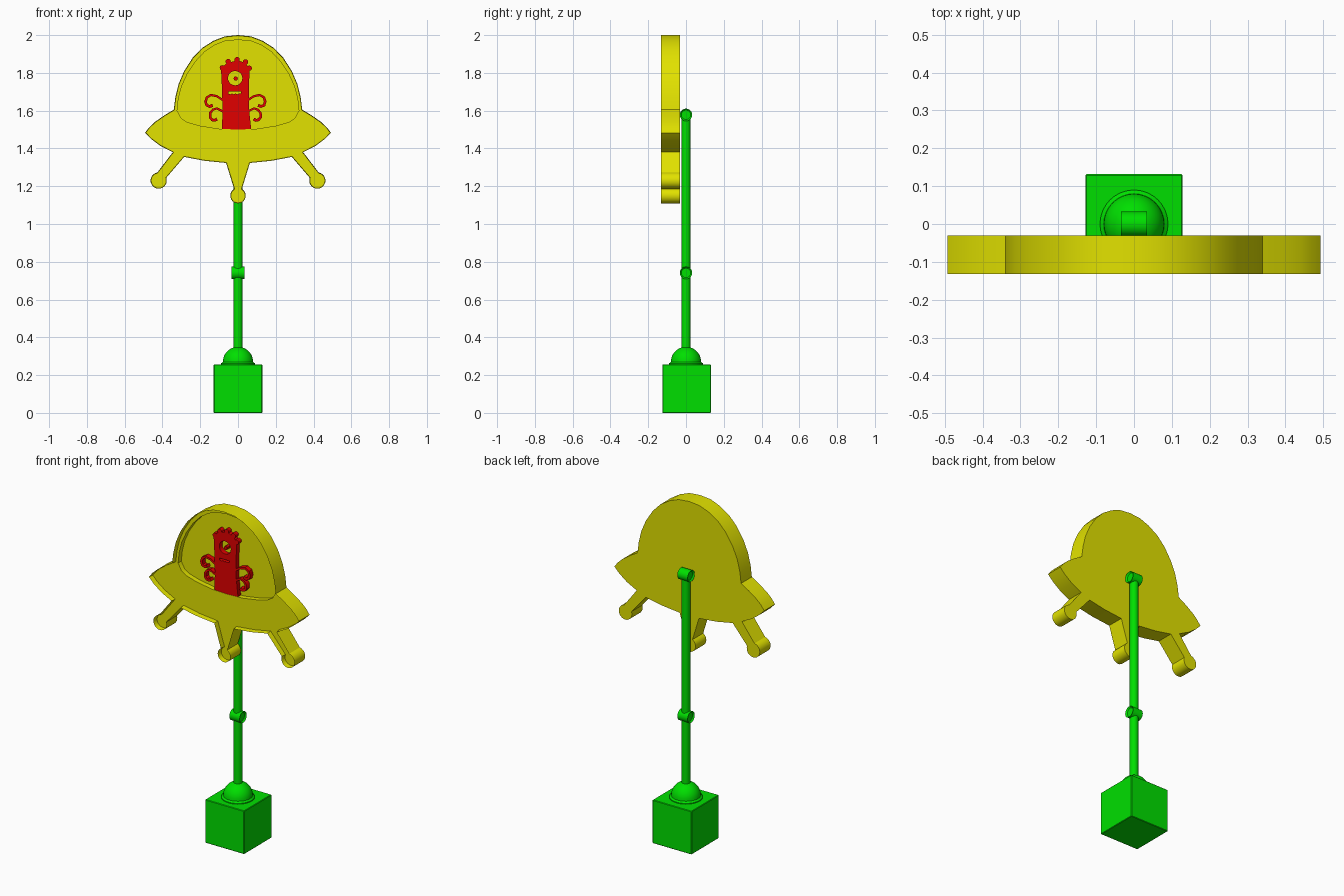
import bpy, bmesh, math
from mathutils import Vector, Matrix

if "Cube" in bpy.data.objects:
    bpy.data.objects.remove(bpy.data.objects["Cube"])


def material(name, rgb):
    m = bpy.data.materials.new(name)
    m.diffuse_color = (*rgb, 1)
    m.use_nodes = True
    m.node_tree.nodes["Principled BSDF"].inputs["Base Color"].default_value = m.diffuse_color
    return m


YELLOW = material("yellow", (0.76, 0.76, 0.0))
GREEN = material("green", (0.0, 0.74, 0.0))
RED = material("red", (0.75, 0.0, 0.0))


def activate(ob):
    bpy.ops.object.select_all(action='DESELECT')
    ob.select_set(True)
    bpy.context.view_layer.objects.active = ob


def smooth(ob, angle=30):
    activate(ob)
    bpy.ops.object.shade_smooth_by_angle(angle=math.radians(angle))


def finish(bm, name, mat, angle=30):
    bmesh.ops.recalc_face_normals(bm, faces=bm.faces)
    me = bpy.data.meshes.new(name)
    bm.to_mesh(me)
    bm.free()
    ob = bpy.data.objects.new(name, me)
    bpy.context.collection.objects.link(ob)
    me.materials.append(mat)
    smooth(ob, angle)
    return ob


def prism_bm(pts, y0, y1):
    """Front-facing outline (x, z) extruded from y0 to y1."""
    bm = bmesh.new()
    f = bm.faces.new([bm.verts.new((x, y0, z)) for x, z in pts])
    ext = bmesh.ops.extrude_face_region(bm, geom=[f])
    vs = [g for g in ext["geom"] if isinstance(g, bmesh.types.BMVert)]
    bmesh.ops.translate(bm, verts=vs, vec=(0, y1 - y0, 0))
    bmesh.ops.recalc_face_normals(bm, faces=bm.faces)
    return bm


def arc(cx, cz, r, a0, a1, n):
    return [(cx + r * math.cos(math.radians(a0 + (a1 - a0) * i / n)),
             cz + r * math.sin(math.radians(a0 + (a1 - a0) * i / n))) for i in range(n + 1)]


def mirrored(half):
    return half + [(-x, z) for x, z in reversed(half) if x > 1e-4]


def circle(cx, cz, r, n=20):
    return arc(cx, cz, r, 0, 360, n)[:-1]


# Saucer: dome, wings and three ball-footed legs in one outline
half = [(0, 2.0), (0.07, 1.993), (0.13, 1.97), (0.19, 1.932), (0.24, 1.88),
        (0.285, 1.81), (0.315, 1.74), (0.332, 1.67), (0.34, 1.605),
        (0.39, 1.575), (0.44, 1.54), (0.47, 1.512), (0.492, 1.483),
        (0.46, 1.45), (0.41, 1.413), (0.345, 1.38)]
half += arc(0.42, 1.23, 0.043, 80, -200, 18)
half += [(0.285, 1.355), (0.18, 1.335), (0.063, 1.323)]
half += arc(0, 1.15, 0.041, 60, -90, 10)
half[-1] = (0, 1.109)
bm = prism_bm(mirrored(half), -0.132, -0.031)
front = min(bm.faces, key=lambda f: f.calc_center_median().y)
bmesh.ops.inset_region(bm, faces=[front], thickness=0.003, use_even_offset=True)
bmesh.ops.translate(bm, verts=front.verts[:], vec=(0, 0.03, 0))
saucer = finish(bm, "saucer", YELLOW)

# Recessed window in the dome
BACK, FACE = -0.071, -0.1
window = [(0, 1.975), (0.07, 1.968), (0.125, 1.946), (0.178, 1.91), (0.225, 1.86),
          (0.268, 1.795), (0.298, 1.73), (0.315, 1.665), (0.322, 1.6),
          (0.30, 1.56), (0.27, 1.54), (0.2, 1.52), (0.1, 1.504), (0, 1.5)]
cutter = finish(prism_bm(mirrored(window), -0.2, BACK - 0.001), "window_cutter", YELLOW)
mod = saucer.modifiers.new("window", 'BOOLEAN')
mod.operation, mod.solver, mod.object = 'DIFFERENCE', 'EXACT', cutter
activate(saucer)
bpy.ops.object.modifier_apply(modifier=mod.name)
bpy.data.objects.remove(cutter)
smooth(saucer)
for p in saucer.data.polygons:  # keep the front and back panels flat
    if abs(p.normal.y) > 0.9:
        p.use_smooth = False

# Creature body with eye and mouth openings
body = [(-0.085, 1.5), (-0.082, 1.6), (-0.085, 1.72), (-0.09, 1.82), (-0.06, 1.852),
        (0, 1.867), (0.04, 1.852), (0.062, 1.82), (0.057, 1.72), (0.057, 1.62), (0.07, 1.5)]
mouth = [(-0.05, 1.701), (0.015, 1.701), (0.015, 1.69)]
mouth += [(0.015 - 0.0093 * i, 1.686 + 0.005 * (i % 2)) for i in range(1, 7)] + [(-0.05, 1.69)]
cu = bpy.data.curves.new("creature_body", 'CURVE')
cu.dimensions, cu.fill_mode, cu.extrude = '2D', 'BOTH', (BACK - FACE) / 2
for ring in (body, circle(-0.015, 1.772, 0.038), mouth):
    s = cu.splines.new('POLY')
    s.points.add(len(ring) - 1)
    for p, (x, z) in zip(s.points, ring):
        p.co = (x, z, 0, 1)
    s.use_cyclic_u = True
cu.materials.append(RED)
creature = bpy.data.objects.new("creature_body", cu)
bpy.context.collection.objects.link(creature)
creature.rotation_euler.x = math.pi / 2
creature.location.y = (BACK + FACE) / 2
activate(creature)
bpy.ops.object.convert(target='MESH')

# Pupil and head bumps
finish(prism_bm(circle(-0.012, 1.77, 0.011, 12), FACE, BACK), "pupil", RED)
for x, z in ((-0.083, 1.827), (-0.052, 1.86), (-0.005, 1.87), (0.04, 1.858), (0.06, 1.825)):
    finish(prism_bm(circle(x, z, 0.014, 12), FACE, BACK), "head_bump", RED)


def ribbon(path, w0, w1):
    """Closed outline around a path that changes width along its length."""
    left, right = [], []
    for i, p in enumerate(path):
        t = (path[min(i + 1, len(path) - 1)] - path[max(i - 1, 0)]).normalized()
        n = Vector((-t.y, t.x)) * (w0 + (w1 - w0) * i / (len(path) - 1)) / 2
        left.append(tuple(p + n))
        right.append(tuple(p - n))
    return left + right[::-1]


# Four curled arms, mirrored about the creature's centre line
CX = -0.014
upper = [(0.05, 1.655), (0.085, 1.677), (0.115, 1.683), (0.137, 1.67), (0.144, 1.648),
         (0.138, 1.629), (0.122, 1.622), (0.106, 1.629)]
lower = [(0.05, 1.595), (0.085, 1.612), (0.105, 1.605), (0.119, 1.588), (0.12, 1.565),
         (0.108, 1.551), (0.095, 1.549), (0.083, 1.556)]
for name, pts in (("upper_arm", upper), ("lower_arm", lower)):
    for side in (1, -1):
        path = [Vector((CX + side * (x - CX), z)) for x, z in pts]
        finish(prism_bm(ribbon(path, 0.011, 0.017), FACE, BACK), name, RED, 40)

# Base block with softened edges
bm = bmesh.new()
bmesh.ops.create_cube(bm, size=1, matrix=Matrix.Translation((0, 0.003, 0.1285))
                      @ Matrix.Diagonal((0.257, 0.257, 0.257, 1)))
bmesh.ops.bevel(bm, geom=bm.edges[:], offset=0.003, segments=1, affect='EDGES', profile=0.5)
finish(bm, "base_block", GREEN, 10)

# Swivel dome on a collar, turned around the vertical axis
bm = bmesh.new()
profile = [(0, 0.25), (0.09, 0.25), (0.09, 0.262), (0.08, 0.27)]
profile += arc(0, 0.27, 0.08, 10, 90, 9)[:-1] + [(0, 0.35)]
vs = [bm.verts.new((x, 0, z)) for x, z in profile]
es = [bm.edges.new(e) for e in zip(vs, vs[1:])]
bmesh.ops.spin(bm, geom=vs + es, cent=(0, 0, 0), axis=(0, 0, 1),
               angle=2 * math.pi, steps=32)
bmesh.ops.remove_doubles(bm, verts=bm.verts, dist=1e-4)
finish(bm, "swivel_dome", GREEN)


def cylinder(name, r, length, matrix, rim=0):
    bm = bmesh.new()
    bmesh.ops.create_cone(bm, cap_ends=True, segments=24, radius1=r, radius2=r,
                          depth=length, matrix=matrix)
    if rim:  # sunken end caps
        for f in [f for f in bm.faces if len(f.verts) > 4]:
            n = f.normal.copy()
            bmesh.ops.inset_region(bm, faces=[f], thickness=rim, use_even_offset=True)
            bmesh.ops.translate(bm, verts=f.verts[:], vec=-n * 0.008)
    finish(bm, name, GREEN)


# Two rod sections and the two hinge barrels
for name, z0, z1 in (("lower_rod", 0.33, 0.735), ("upper_rod", 0.75, 1.57)):
    cylinder(name, 0.0235, z1 - z0, Matrix.Translation((0, 0, (z0 + z1) / 2)))
for name, z in (("middle_hinge", 0.741), ("top_hinge", 1.578)):
    cylinder(name, 0.033, 0.068,
             Matrix.Translation((0, 0, z)) @ Matrix.Rotation(math.pi / 2, 4, 'Y'), 0.008)
